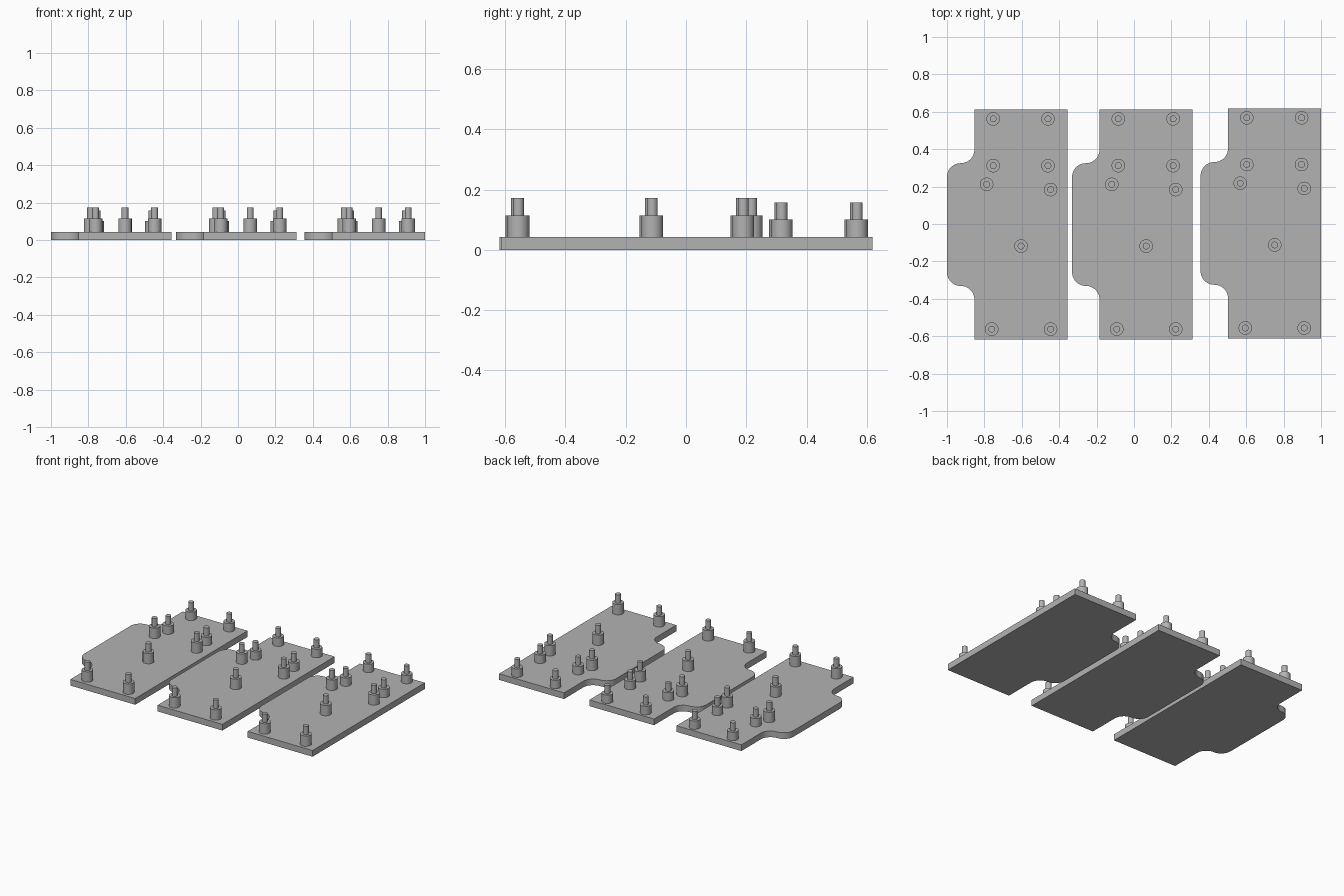
import bpy, bmesh, math
from mathutils import Matrix, Vector

cube = bpy.data.objects.get("Cube")
if cube:
    bpy.data.objects.remove(cube, do_unlink=True)

GREY = (0.45, 0.45, 0.45, 1.0)
mat = bpy.data.materials.new("plain grey")
mat.use_nodes = True
mat.diffuse_color = GREY
mat.node_tree.nodes["Principled BSDF"].inputs["Base Color"].default_value = GREY

THICK = 0.043       # plate thickness
HALF = 0.615        # half length of the plate
TAB = 0.328         # half length of the side tab
LEFT, STEP, RIGHT = -1.0, -0.853, -0.356
RAD = (STEP - LEFT) / 2


def finish(bm, name):
    mesh = bpy.data.meshes.new(name)
    bmesh.ops.recalc_face_normals(bm, faces=bm.faces)
    bm.to_mesh(mesh)
    bm.free()
    mesh.materials.append(mat)
    obj = bpy.data.objects.new(name, mesh)
    bpy.context.collection.objects.link(obj)
    bpy.ops.object.select_all(action='DESELECT')
    obj.select_set(True)
    bpy.context.view_layer.objects.active = obj
    bpy.ops.object.shade_smooth_by_angle(angle=math.radians(30))
    return obj


def arc(cx, cy, start, end, steps=12):
    angles = [math.radians(start + (end - start) * i / steps) for i in range(steps + 1)]
    return [(cx + RAD * math.cos(a), cy + RAD * math.sin(a)) for a in angles]


def plate(name, dx, dy):
    # Upper half of the outline, with an S-shaped shoulder into the tab
    upper = [(RIGHT, HALF), (STEP, HALF)]
    upper += arc(LEFT + RAD, TAB + RAD, 0, -90)
    upper += arc(LEFT + RAD, TAB - RAD, 90, 180)[1:]
    outline = upper + [(x, -y) for x, y in reversed(upper)]
    bm = bmesh.new()
    face = bm.faces.new([bm.verts.new((x + dx, y + dy, 0)) for x, y in outline])
    top = bmesh.ops.extrude_face_region(bm, geom=[face], use_keep_orig=True)
    verts = [g for g in top["geom"] if isinstance(g, bmesh.types.BMVert)]
    bmesh.ops.translate(bm, verts=verts, vec=(0, 0, THICK))
    return finish(bm, name)


def standoff(name, x, y, shoulder, tip):
    # Stepped post turned about its own axis
    profile = [(0.036, THICK), (0.036, shoulder), (0.018, shoulder), (0.018, tip), (0, tip)]
    bm = bmesh.new()
    verts = [bm.verts.new((r, 0, z)) for r, z in profile]
    edges = [bm.edges.new(pair) for pair in zip(verts, verts[1:])]
    bmesh.ops.spin(bm, geom=verts + edges, cent=(0, 0, 0), axis=(0, 0, 1),
                   angle=math.tau, steps=32)
    bmesh.ops.remove_doubles(bm, verts=bm.verts, dist=0.0005)
    bmesh.ops.transform(bm, matrix=Matrix.Translation(Vector((x, y, 0))), verts=bm.verts)
    return finish(bm, name)


SHORT = [(x, y) for x in (-0.753, -0.46) for y in (0.562, 0.312)]
TALL = [(-0.788, 0.212), (-0.446, 0.184), (-0.604, -0.118),
        (-0.761, -0.562), (-0.446, -0.562)]

# Three identical boards with their posts
for side, dx, dy in (("right", 0, -0.003), ("middle", 0.669, -0.003), ("left", 1.356, 0.003)):
    plate(side + "_plate", dx, dy)
    for i, (x, y) in enumerate(SHORT):
        standoff(f"{side}_short_post_{i + 1}", x + dx, y + dy + 0.003, 0.101, 0.158)
    for i, (x, y) in enumerate(TALL):
        standoff(f"{side}_tall_post_{i + 1}", x + dx, y + dy + 0.003, 0.115, 0.173)
